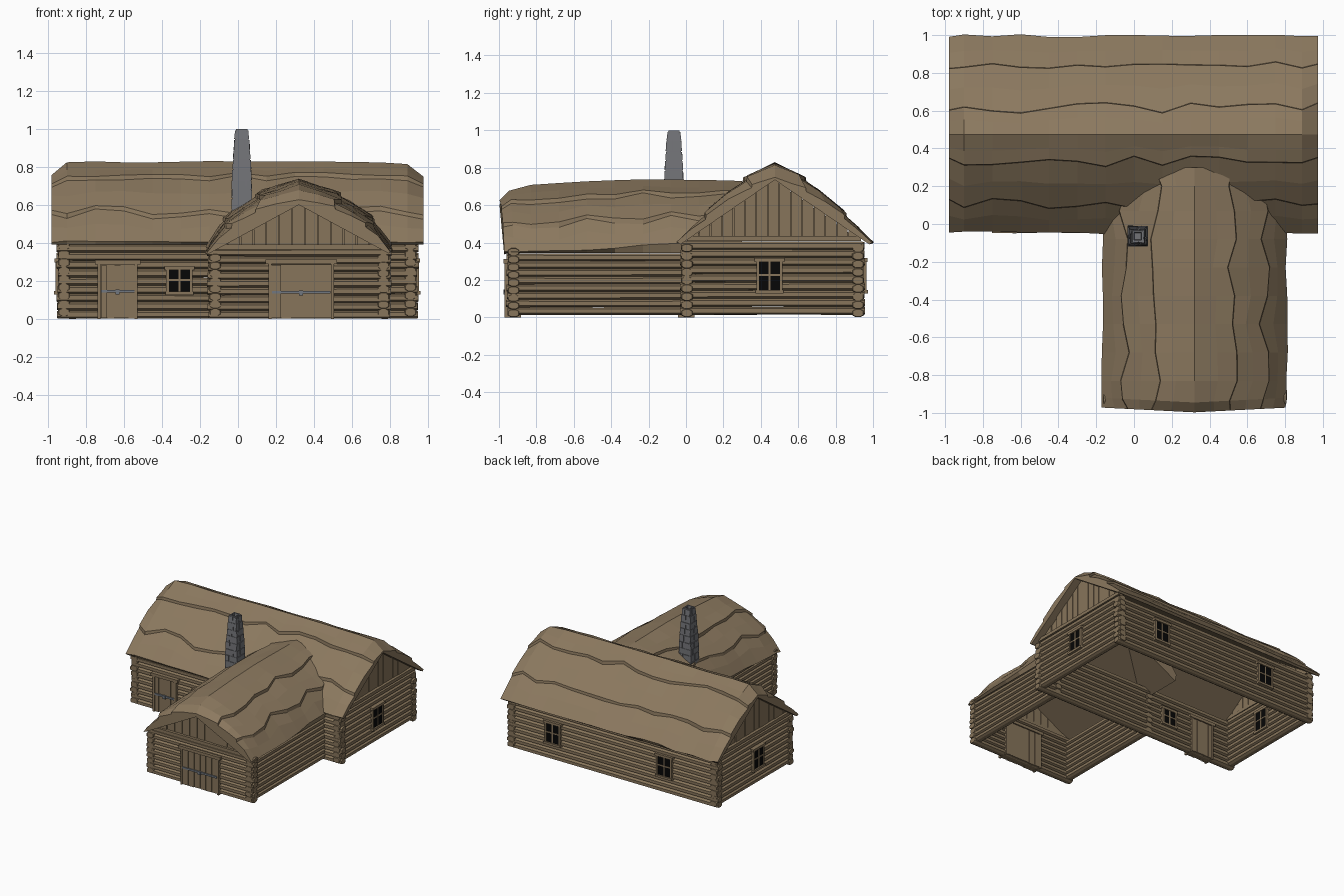
import bpy, bmesh, math, random
from mathutils import Vector

if "Cube" in bpy.data.objects:
    bpy.data.objects.remove(bpy.data.objects["Cube"])
random.seed(4)
UP = Vector((0, 0, 1))
X, Y = Vector((1, 0, 0)), Vector((0, 1, 0))


def mat(name, col):
    m = bpy.data.materials.new(name)
    m.diffuse_color = (*col, 1)
    m.use_nodes = True
    m.node_tree.nodes["Principled BSDF"].inputs["Base Color"].default_value = m.diffuse_color
    return m


THATCH = mat("thatch brown", (0.26, 0.19, 0.114))
WOOD = mat("log brown", (0.245, 0.178, 0.104))
STONE = mat("stone grey", (0.17, 0.173, 0.186))
IRON = mat("iron grey", (0.165, 0.185, 0.215))
DARK = mat("window black", (0.002, 0.002, 0.002))


def rnd(a):
    return random.uniform(-a, a)


def finish(bm, name, m):
    bmesh.ops.recalc_face_normals(bm, faces=bm.faces)
    me = bpy.data.meshes.new(name)
    bm.to_mesh(me)
    bm.free()
    me.materials.append(m)
    ob = bpy.data.objects.new(name, me)
    bpy.context.collection.objects.link(ob)
    return ob


def loft(bm, rings):
    vs = [[bm.verts.new(p) for p in r] for r in rings]
    n = len(vs[0])
    for a, b in zip(vs, vs[1:]):
        for i in range(n):
            j = (i + 1) % n
            bm.faces.new((a[i], a[j], b[j], b[i]))
    bm.faces.new(vs[0])
    bm.faces.new(vs[-1])


def box(bm, c, s):
    sx, sy, sz = Vector(s) / 2
    c = Vector(c)
    q = [(-sx, -sy), (sx, -sy), (sx, sy), (-sx, sy)]
    loft(bm, [[c + Vector((x, y, z)) for x, y in q] for z in (-sz, sz)])


def wall_box(bm, wall, a, z, sa, sz, d0, d1):
    # box in wall coordinates: a along the wall, d outwards
    o, along, out = wall
    c = o + along * a + out * ((d0 + d1) / 2) + UP * z
    s = [abs(v) for v in along * sa + out * (d1 - d0) + UP * sz]
    box(bm, c, s)


def interp(prof, u):
    for (u0, z0), (u1, z1) in zip(prof, prof[1:]):
        if u <= u1:
            return z0 + (z1 - z0) * (u - u0) / (u1 - u0)
    return prof[-1][1]


# thatched roofs: stepped layers lofted along the ridge
def roof(name, stations, prof, steps, under, place):
    bm = bmesh.new()
    um = prof[-1][0]
    rings = []
    for t, rd, ed in stations:
        def half(sign):
            a, b = steps[0] + rnd(.03), steps[1] + rnd(.028)
            e = um + rnd(.008)
            pts = [(a * .55, 0), (a, .003), (a + .003, -.017), ((a + b) / 2, -.005), (b, .003),
                   (b + .003, -.017), ((b + e) / 2, -.006), (e, 0)]
            return [(sign * u, interp(prof, u) + o - rd - (ed - rd) * u / um + rnd(.004))
                    for u, o in pts]
        left, right = half(-1), half(1)
        ring = left[::-1] + [(0, prof[0][1] - rd + rnd(.004))] + right
        (ua, za), (ue, ze) = under
        ring += [(ue, ze), (ua, za), (-ue, ze)]
        rings.append([place(u, z, t) for u, z in ring])
    loft(bm, rings)
    finish(bm, name, THATCH)


main_st = [(-.98, .075, 0), (-.9, .005, 0)] + [(-.9 + i * .15, .004, 0) for i in range(1, 12)] + \
          [(.89, .012, 0), (.975, .08, 0)]
roof("main_roof", main_st, [(0, .83), (.18, .74), (.4, .54), (.522, .40)], (.14, .365),
     ((0, .735), (.505, .39)), lambda u, z, t: Vector((t, .475 + u, z)))
wing_st = [(-.972, .115, .02), (-.92, .06, .015), (-.83, .035, .01), (-.68, .022, .005), (-.53, .016, 0),
           (-.38, .008, -.01), (-.23, .002, -.02), (-.08, .004, -.03), (.07, .008, -.03),
           (.2, .006, -.03), (.3, .012, -.03)]
roof("wing_roof", wing_st, [(0, .74), (.2, .665), (.39, .515), (.488, .36)], (.2, .37),
     ((0, .60), (.47, .345)),
     lambda u, z, t: Vector((.32 + u, t - (.025 * (1 - abs(u) / .49) if t < -.9 else 0), z)))


# log walls
def log(bm, p, q, hw, hh):
    d = (q - p).normalized()
    side = d.cross(UP)
    L = (q - p).length
    rings = []
    for s, k in ((0, .88), (.012, 1), (.07, 1), (L / 2, .98), (L - .07, 1), (L - .012, 1), (L, .88)):
        k *= 1 + rnd(.04)
        rings.append([p + d * s + side * (hw * k * math.cos(a)) +
                      UP * math.copysign(hh * k * abs(math.sin(a)) ** .7, math.sin(a))
                      for a in [math.tau * (i + .5) / 8 for i in range(8)]])
    loft(bm, rings)


def log_wall(name, p, q, step=.0435, rows=9, lift=0):
    bm = bmesh.new()
    for i in range(rows):
        z = step * (i + .53) + lift
        a, b = Vector((p[0], p[1], z)), Vector((q[0], q[1], z))
        j = (b - a).normalized() * rnd(.006)
        log(bm, a - j, b + j, .033, step * .53)
    finish(bm, name, WOOD)


FY, BY, LX, RX, WL, WR, WY = .005, .92, -.915, .907, -.12, .765, -.922
log_wall("main_front_wall", (-.95, FY), (.945, FY))
log_wall("main_back_wall", (-.95, BY), (.945, BY))
for nm, x in (("left", LX), ("right", RX)):
    log_wall("main_%s_wall" % nm, (x, FY - .035), (x, BY + .035), lift=.012)
log_wall("wing_front_wall", (WL - .038, WY), (WR + .038, WY), step=.041)
for nm, x in (("left", WL), ("right", WR)):
    log_wall("wing_%s_wall" % nm, (x, WY - .035), (x, FY + .03), step=.041, lift=.012, rows=8)


# boarded gables with a beam under each
def gable(name, wall, half, z0, apex, n, beam):
    bm = bmesh.new()
    o, along, out = wall
    top = lambda a: z0 + .015 + (apex - z0) * (1 - abs(a) / half)
    w = 2 * half / n
    for i in range(n):
        a0 = -half + i * w
        a1 = a0 + w - .004
        d = .008 + rnd(.005)
        am = [0] if a0 < 0 < a1 else []
        pts = [(a0, z0), (a1, z0), (a1, top(a1))] + [(a, top(a)) for a in am] + [(a0, top(a0))]
        loft(bm, [[o + along * a + UP * z + out * e for a, z in pts] for e in (-.015, d)])
    pts = [(-half, z0), (half, z0), (0, apex)]
    loft(bm, [[o + along * a + UP * z + out * e for a, z in pts] for e in (-.012, -.004)])
    wall_box(bm, wall, 0, z0 + .012, 2 * beam, .026, -.02, .03)
    finish(bm, name, WOOD)


gable("main_gable_right", (Vector((RX, .47, 0)), Y, X), .46, .41, .735, 15, .465)
gable("main_gable_left", (Vector((LX, .47, 0)), Y, -X), .46, .41, .735, 15, .465)
gable("wing_gable", (Vector((.32, WY, 0)), X, -Y), .44, .365, .61, 13, .43)

FRONT = (Vector((0, FY, 0)), X, -Y)
BACK = (Vector((0, BY, 0)), X, Y)
RIGHT = (Vector((RX, 0, 0)), Y, X)
LEFT = (Vector((LX, 0, 0)), Y, -X)
WING = (Vector((0, WY, 0)), X, -Y)


# windows: dark pane, cross bars, frame
def window(name, wall, a, z0, z1, w=.114):
    zc, h = (z0 + z1) / 2, z1 - z0
    bm = bmesh.new()
    wall_box(bm, wall, a, zc, w, h, -.039, .039)
    finish(bm, name + "_pane", DARK)
    bm = bmesh.new()
    wall_box(bm, wall, a, zc, .010, h, -.043, .043)
    wall_box(bm, wall, a, zc + .005, w, .010, -.043, .043)
    for s in (-1, 1):
        wall_box(bm, wall, a + s * (w / 2 + .006), zc, .014, h, -.046, .045)
    wall_box(bm, wall, a, z1 + .009, w + .045, .02, -.047, .05)
    wall_box(bm, wall, a, z0 - .008, w + .035, .018, -.047, .052)
    finish(bm, name + "_frame", WOOD)


window("front_window", FRONT, -.308, .142, .258)
window("right_window", RIGHT, .447, .145, .298)
window("left_window", LEFT, .43, .145, .298)
window("back_window_a", BACK, .53, .145, .298)
window("back_window_b", BACK, -.475, .145, .298)


# plank doors with frame and iron strap
def door(name, wall, a, w, h, n, zs, lock):
    bm = bmesh.new()
    b = w / n
    for i in range(n):
        wall_box(bm, wall, a - w / 2 + b * (i + .5), h / 2 + rnd(.003), b - .004, h - .01,
                 -.038, .041 + rnd(.003))
    wall_box(bm, wall, a, h / 2, w, h - .01, -.036, .034)
    for s in (-1, 1):
        wall_box(bm, wall, a + s * (w / 2 + .007), h / 2, .016, h, -.04, .048)
    wall_box(bm, wall, a, h + .011, w + .06, .024, -.042, .053)
    finish(bm, name, WOOD)
    bm = bmesh.new()
    wall_box(bm, wall, a, zs, w * .98, .014, .04, .05)
    wall_box(bm, wall, a + lock, zs - .004, .022, .026, .04, .054)
    finish(bm, name + "_strap", IRON)


door("front_door", FRONT, -.633, .18, .288, 5, .145, 0)
door("wing_gate", WING, .332, .315, .29, 6, .14, 0)

# tapered stone chimney with a hollow top
CX, CY = .02, -.065
width = lambda z: interp([(.45, .055), (.7, .051), (.8, .047), (.95, .037), (1.0, .031)], z)
bm = bmesh.new()


def square(z, w):
    return [Vector((CX + w * a, CY + w * b, z)) for a, b in ((-1, -1), (1, -1), (1, 1), (-1, 1))]


loft(bm, [square(z, width(z) - .002) for z in (.45, .7, .8, .95, .998)] +
     [square(.998, .02), square(.96, .018)])
z = .47
while z < .97:
    h = min(.053 + rnd(.01), .999 - z)
    w = width(z + h / 2)
    for d in (X, Y, -X, -Y):
        side = d.cross(UP)
        cut = rnd(.5) * w
        for a0, a1 in ((-w, cut - .002), (cut + .002, w)):
            t = .002 + rnd(.0012)
            lo, hi = width(z) + t, width(z + h) + t
            loft(bm, [[Vector((CX, CY, zz)) + d * e + side * a for a in (a0, a1) for e in
                       ((o - .012, o) if a == a0 else (o, o - .012))]
                      for zz, o in ((z + .002, lo), (z + h - .002, hi))])
    z += h
finish(bm, "chimney", STONE)
